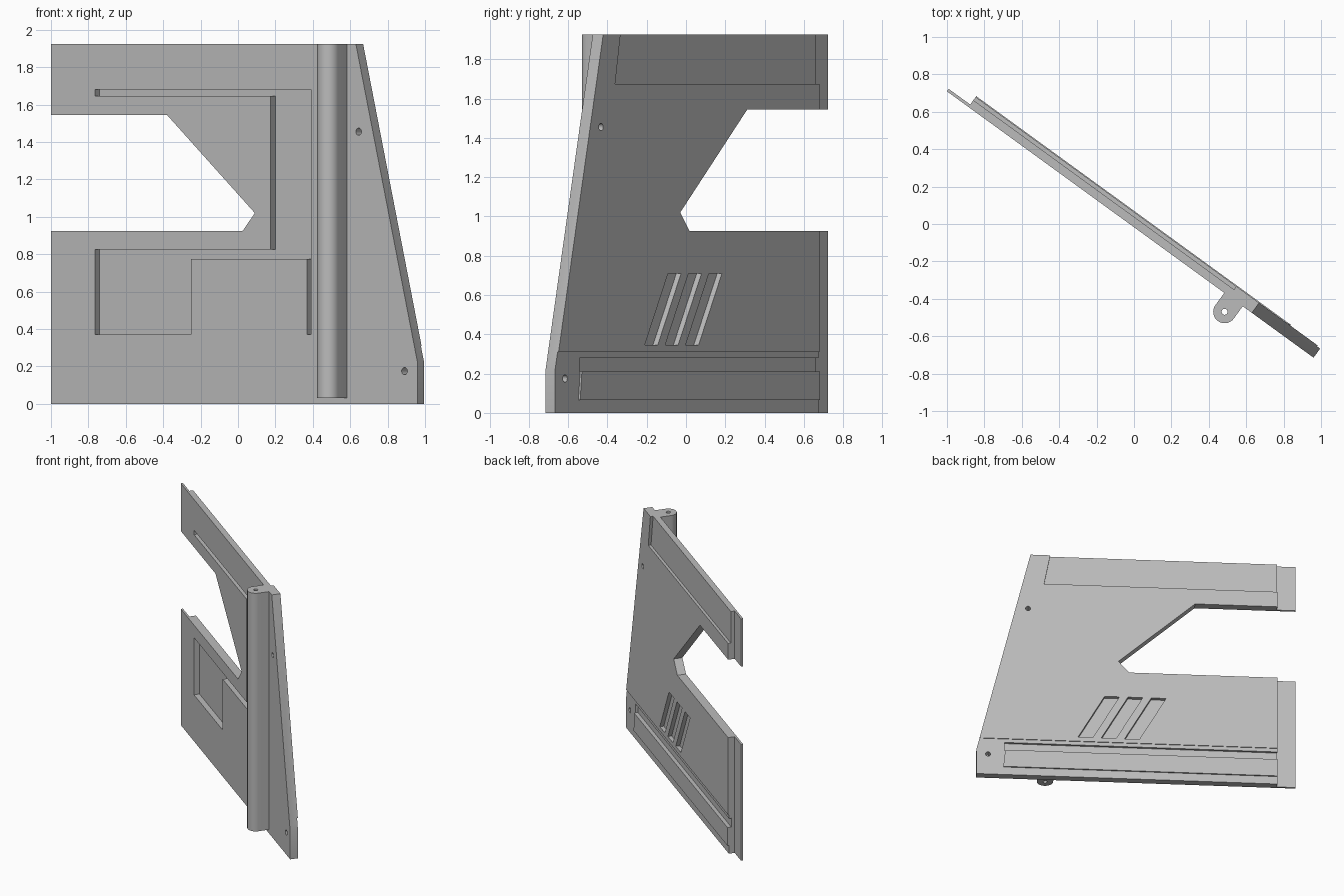
import bpy, bmesh, math
from mathutils import Matrix

cube = bpy.data.objects.get("Cube")
if cube:
    bpy.data.objects.remove(cube)

grey = bpy.data.materials.new("plain grey")
grey.use_nodes = True
grey.diffuse_color = (0.5, 0.5, 0.5, 1)
grey.node_tree.nodes["Principled BSDF"].inputs["Base Color"].default_value = (0.5, 0.5, 0.5, 1)

# The panel is laid out along its own length, depth and height, then turned
ANGLE = math.radians(36)
C, S = math.cos(ANGLE), math.sin(ANGLE)
TURN = Matrix.Rotation(-ANGLE, 4, 'Z')
FRONT, BACK, LOW_BACK = -0.014, 0.052, 0.046
END, TOP = -1.084, 1.925


def from_front(points):
    return [((x - FRONT * S) / C, z) for x, z in points]


def from_back(points):
    return [((BACK * C - y) / S, z) for y, z in points]


def rect(a, b, low, high):
    return [(a, low), (b, low), (b, high), (a, high)]


def circle(s, v, r, n=24):
    return [(s + r * math.cos(2 * math.pi * i / n), v + r * math.sin(2 * math.pi * i / n))
            for i in range(n)]


def prism(name, outline, start, stop, upright=False):
    """Extrude an outline through the depth, or up the height if upright."""
    bm = bmesh.new()
    place = (lambda p, d: (p[0], p[1], d)) if upright else (lambda p, d: (p[0], d, p[1]))
    a = [bm.verts.new(place(p, start)) for p in outline]
    b = [bm.verts.new(place(p, stop)) for p in outline]
    bm.faces.new(a)
    bm.faces.new(b[::-1])
    n = len(a)
    for i in range(n):
        bm.faces.new((a[i], b[i], b[(i + 1) % n], a[(i + 1) % n]))
    bmesh.ops.recalc_face_normals(bm, faces=bm.faces)
    mesh = bpy.data.meshes.new(name)
    bm.to_mesh(mesh)
    bm.free()
    mesh.materials.append(grey)
    ob = bpy.data.objects.new(name, mesh)
    ob.matrix_world = TURN
    bpy.context.collection.objects.link(ob)
    return ob


def cut(target, outline, start, stop, upright=False):
    cutter = prism("cutter", outline, start, stop, upright)
    cutter.hide_render = True
    mod = target.modifiers.new("cut", 'BOOLEAN')
    mod.operation, mod.solver, mod.object = 'DIFFERENCE', 'EXACT', cutter
    bpy.context.view_layer.objects.active = target
    bpy.ops.object.modifier_apply(modifier=mod.name)
    bpy.data.objects.remove(cutter)


# Main panel with its sloping side and open notch
notch = from_front([(0.025, 0.925), (0.09, 1.02), (-0.38, 1.545)])
side = from_front([(0.96, 0), (0.96, 0.22), (0.63, TOP)])
outline = [(END, 0)] + side + [(END, TOP), (END, 1.545)] + notch[::-1] + [(END, 0.925)]
panel = prism("panel", outline, FRONT, BACK)

# Stepped channel in the front
cut(panel, from_front([
    (-0.765, 1.68), (0.39, 1.68), (0.39, 0.37), (0.37, 0.37), (0.37, 0.775), (-0.25, 0.775),
    (-0.25, 0.37), (-0.765, 0.37), (-0.765, 0.825), (0.175, 0.825), (0.175, 1.645),
    (-0.765, 1.645)]), -0.1, 0.028)

# Recessed band along the top of the back
cut(panel, [(-1.2, 1.675), (0.685, 1.675), (0.625, 2), (-1.2, 2)], 0.031, 0.1)

# Lowered base band and its groove
cut(panel, rect(-1.2, 1.4, -0.1, 0.31), LOW_BACK, 0.1)
cut(panel, rect(-1.2, 0.985, 0.21, 0.28), 0.028, 0.1)

# Slanted vents in the back
for i in range(3):
    y = -0.21 + 0.104 * i
    cut(panel, from_back([(y, 0.345), (y + 0.066, 0.345), (y + 0.185, 0.71), (y + 0.119, 0.71)]),
        0.022, 0.1)

# Fixing holes
for spot in from_front([(0.645, 1.455), (0.89, 0.175)]):
    cut(panel, circle(*spot, 0.019), -0.1, 0.1)

# Raised rail on the base band
prism("base_rail", [(END, 0.065), (0.995, 0.065), (0.98, 0.21), (END, 0.21)], 0.03, 0.057)

# Thin lips on the free end
for name, low, high in (("lower_lip", 0, 0.925), ("upper_lip", 1.545, TOP)):
    prism(name, rect(-1.226, END, low, high), FRONT, 0.002)

# Rounded hinge post with a pin hole
R, HS, HT = 0.061, 0.668, -0.095
arc = [(HS + R * math.cos(a), HT + R * math.sin(a))
       for a in (math.pi + math.pi * i / 20 for i in range(21))]
post = prism("hinge_post", arc + [(HS + R, FRONT + 0.005), (HS - R, FRONT + 0.005)],
             0.03, TOP, True)
cut(post, circle(HS, HT, 0.016), -0.1, 2.1, True)

for ob in (panel, post):
    bpy.ops.object.select_all(action='DESELECT')
    ob.select_set(True)
    bpy.context.view_layer.objects.active = ob
    bpy.ops.object.shade_smooth_by_angle(angle=math.radians(30))
